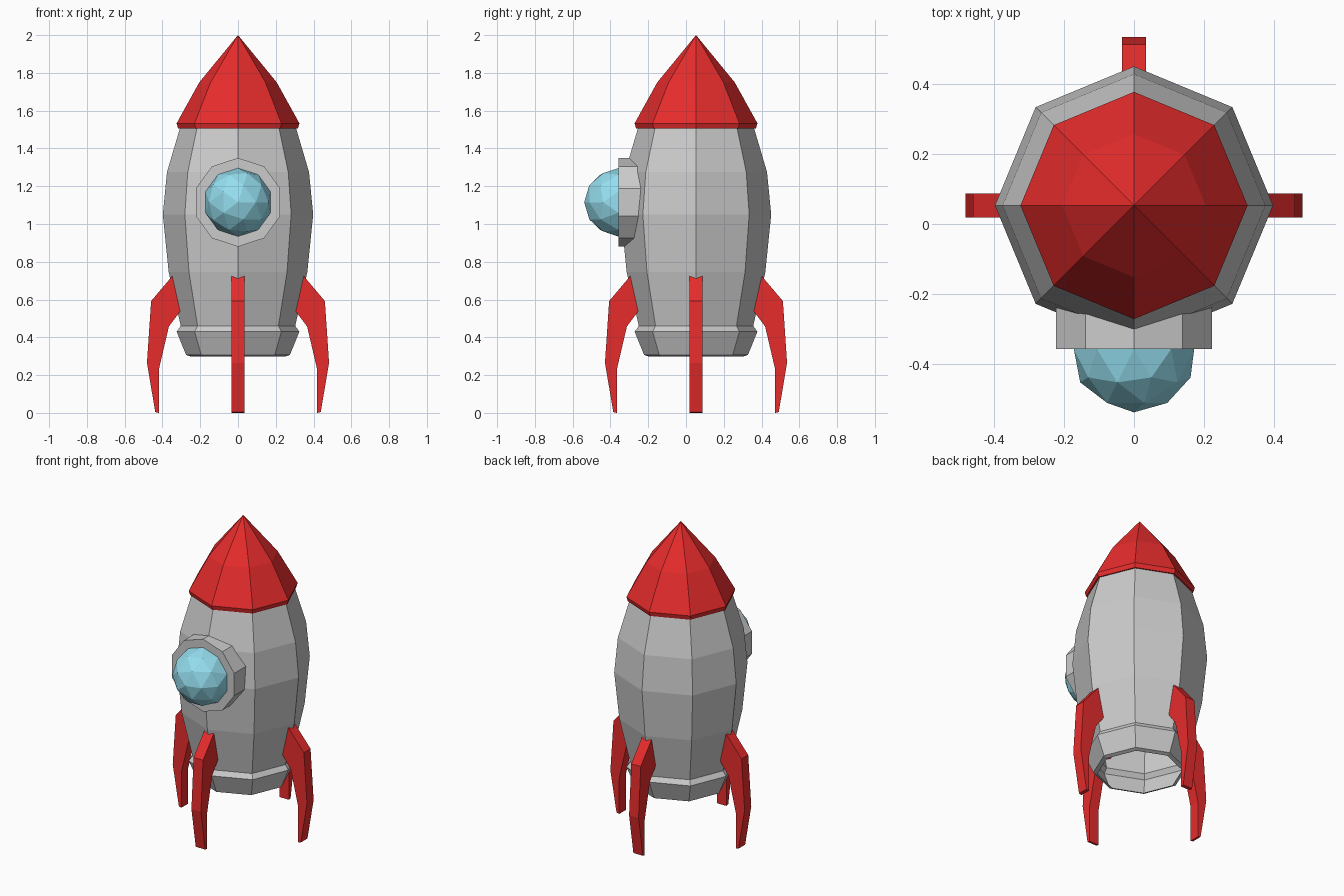
import bpy, bmesh, math
from mathutils import Matrix, Vector

if "Cube" in bpy.data.objects:
    bpy.data.objects.remove(bpy.data.objects["Cube"])

CY = 0.053  # rocket axis sits slightly behind the origin


def material(name, colour):
    m = bpy.data.materials.new(name)
    m.diffuse_color = (*colour, 1)
    m.use_nodes = True
    m.node_tree.nodes["Principled BSDF"].inputs["Base Color"].default_value = m.diffuse_color
    return m


RED = material("red_paint", (0.8, 0.025, 0.025))
BLUE = material("blue_glass", (0.3, 0.73, 0.86))


def finish(bm, name, mat=None, matrix=None):
    bmesh.ops.remove_doubles(bm, verts=bm.verts, dist=1e-5)
    bmesh.ops.recalc_face_normals(bm, faces=bm.faces)
    if matrix:
        bm.transform(matrix)
    me = bpy.data.meshes.new(name)
    bm.to_mesh(me)
    bm.free()
    ob = bpy.data.objects.new(name, me)
    bpy.context.collection.objects.link(ob)
    if mat:
        me.materials.append(mat)
    return ob


def lathe(name, profile, sides, mat=None, matrix=None):
    """Revolve (radius, height) points around z into flat facets."""
    bm = bmesh.new()
    verts = [bm.verts.new((r, 0, z)) for r, z in profile]
    edges = [bm.edges.new(p) for p in zip(verts, verts[1:])]
    bmesh.ops.spin(bm, geom=verts + edges, cent=(0, 0, 0), axis=(0, 0, 1),
                   angle=math.tau, steps=sides, use_merge=False)
    return finish(bm, name, mat, matrix)


axis = Matrix.Translation((0, CY, 0))

# Hollow hull with flared skirt, open at the bottom
lathe("hull", [(0.25, 0.298), (0.275, 0.307), (0.325, 0.43), (0.303, 0.46),
               (0.367, 0.745), (0.398, 1.05), (0.376, 1.275), (0.308, 1.505)],
      8, None, axis)

# Nose cone with overhanging lip
lathe("nose_cone", [(0.308, 1.505), (0.317, 1.505), (0.325, 1.533),
                    (0.205, 1.75), (0, 2.0)], 8, RED, axis)

# Ten-sided porthole frame, facing front with a corner at the top
to_front = Matrix.Translation((0, -0.358, 1.115)) @ Matrix.Rotation(math.pi / 2, 4, 'X')
lathe("porthole_frame", [(0.235, -0.15), (0.235, 0), (0.17, 0)], 10, None,
      to_front @ Matrix.Rotation(math.pi / 2, 4, 'Z'))

# Faceted porthole glass
bm = bmesh.new()
bmesh.ops.create_icosphere(bm, subdivisions=2, radius=0.181)
finish(bm, "porthole_glass", BLUE, to_front)

# Four bent fins, rooted inside the hull
FIN = [(0.33, 0.746), (0.46, 0.592), (0.482, 0.265), (0.438, 0.004),
       (0.419, 0), (0.419, 0.23), (0.366, 0.457), (0.28, 0.572)]
for i, side in enumerate(("right", "back", "left", "front")):
    bm = bmesh.new()
    face = bm.faces.new([bm.verts.new((r, -0.034, z)) for r, z in FIN])
    ext = bmesh.ops.extrude_face_region(bm, geom=[face], use_keep_orig=True)
    bmesh.ops.translate(bm, vec=Vector((0, 0.068, 0)),
                        verts=[g for g in ext["geom"] if isinstance(g, bmesh.types.BMVert)])
    finish(bm, side + "_fin", RED, axis @ Matrix.Rotation(i * math.pi / 2, 4, 'Z'))
